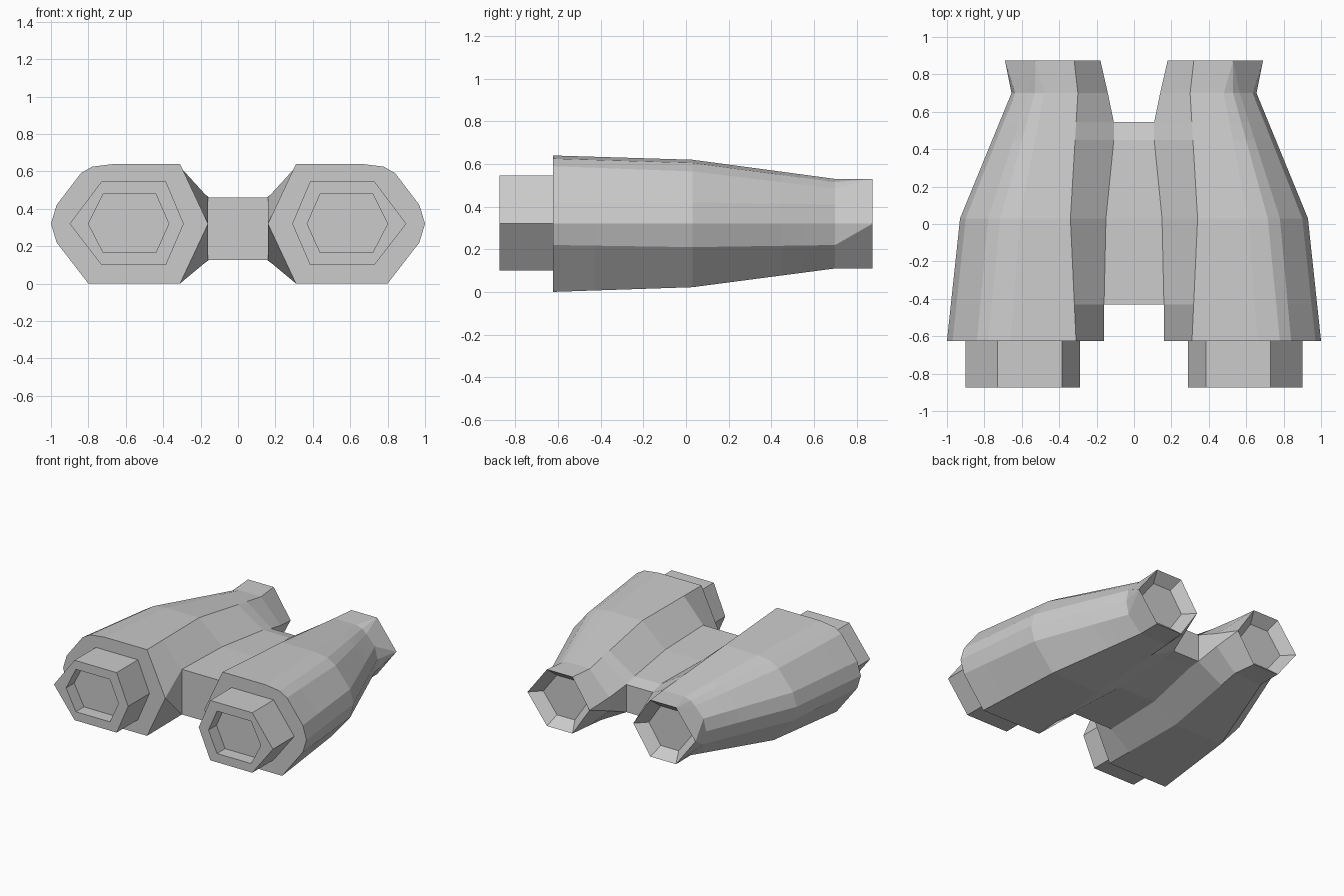
import bpy, bmesh

if "Cube" in bpy.data.objects:
    bpy.data.objects.remove(bpy.data.objects["Cube"])


def loft(name, rings, mirror=True):
    """Skin a list of (x, y, z) rings, cap both ends, optionally mirror in x."""
    bm = bmesh.new()
    vs = [[bm.verts.new(p) for p in r] for r in rings]
    n = len(vs[0])
    for a, b in zip(vs, vs[1:]):
        for i in range(n):
            j = (i + 1) % n
            bm.faces.new((a[i], a[j], b[j], b[i]))
    bm.faces.new(vs[0])
    bm.faces.new(vs[-1])
    bmesh.ops.remove_doubles(bm, verts=bm.verts[:], dist=0.0005)
    bmesh.ops.recalc_face_normals(bm, faces=bm.faces[:])
    me = bpy.data.meshes.new(name)
    bm.to_mesh(me)
    bm.free()
    ob = bpy.data.objects.new(name, me)
    bpy.context.collection.objects.link(ob)
    if mirror:
        mod = ob.modifiers.new("Mirror", 'MIRROR')
        mod.use_mirror_merge = False
    return ob


def at(profile, y):
    return [(x, y, z) for x, z in profile]


# Outer barrel sections (x, z): top inner edge, around the outside, bottom inner edge
SECTIONS = [
    (-0.625, [(.31, .64), (.66, .64), (.78, .625), (.84, .59), (.97, .42),
              (1.0, .32), (.97, .22), (.80, 0), (.31, 0)]),
    (0.03, [(.34, .62), (.61, .62), (.715, .605), (.78, .565), (.90, .42),
            (.93, .32), (.90, .21), (.74, .022), (.34, .022)]),
    (0.70, [(.30, .53), (.48, .53), (.53, .515), (.565, .485), (.635, .41),
            (.655, .32), (.635, .22), (.53, .11), (.30, .11)]),
    (0.875, [(.32, .53), (.53, .53), (.53, .53), (.53, .53), (.69, .32),
             (.69, .32), (.69, .32), (.53, .11), (.32, .11)]),
]

# Inner side of the barrel where it meets the bridge: y, x, lower z, upper z
INNER = [
    (-0.625, .16, .32, .32), (-0.43, .16, .125, .46), (0.03, .15, .13, .455),
    (0.45, .108, .19, .43), (0.545, .108, .20, .405), (0.70, .14, .26, .36),
    (0.875, .18, .32, .32),
]


def outer_at(y):
    for (y0, a), (y1, b) in zip(SECTIONS, SECTIONS[1:]):
        if y <= y1:
            t = (y - y0) / (y1 - y0)
            return [(p[0] + (q[0] - p[0]) * t, p[1] + (q[1] - p[1]) * t)
                    for p, q in zip(a, b)]


# Barrels, ending in a flared eyepiece with a tapered recess
rings = [at(outer_at(y) + [(x, lo), (x, .32), (x, hi)], y)
         for y, x, lo, hi in INNER]
rings.append([(.43 + (x - .43) * .7, .80, .32 + (z - .32) * .7)
              for x, y, z in rings[-1]])
loft("barrel_pair", rings)

# Hexagonal front lens tubes with a straight-sided recess
tube = [(.29, .32), (.385, .545), (.73, .545), (.90, .32), (.73, .10), (.385, .10)]
lens = [(.37, .32), (.44, .48), (.72, .48), (.80, .32), (.72, .165), (.44, .165)]
loft("front_lens_tubes", [at(tube, -.62), at(tube, -.875),
                          at(lens, -.875), at(lens, -.78)])

# Bridge joining the barrels
loft("bridge", [at([(-x, lo), (x, lo), (x, hi), (-x, hi)], y)
                for y, x, lo, hi in INNER[1:5]], mirror=False)
